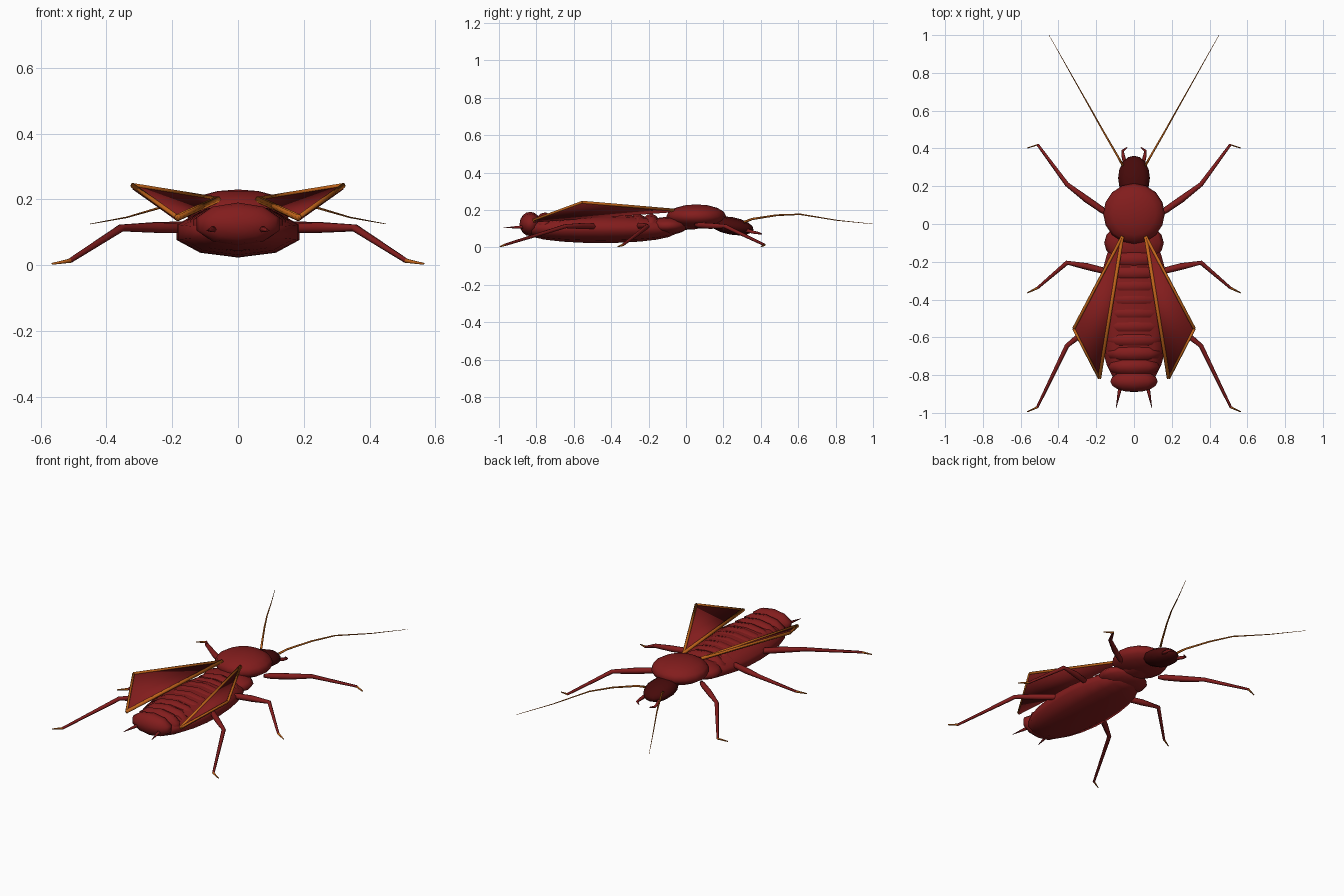
import bpy, bmesh, math
from mathutils import Vector, Matrix

if "Cube" in bpy.data.objects:
    bpy.data.objects.remove(bpy.data.objects["Cube"])


def material(name, rgb):
    m = bpy.data.materials.new(name)
    m.diffuse_color = (*rgb, 1)
    m.use_nodes = True
    m.node_tree.nodes["Principled BSDF"].inputs["Base Color"].default_value = m.diffuse_color
    return m


RED = material("deep red", (0.225, 0.012, 0.012))
DARK = material("dark maroon", (0.062, 0.003, 0.003))
AMBER = material("amber brown", (0.52, 0.125, 0.010))


def finish(name, bm, mats):
    bmesh.ops.recalc_face_normals(bm, faces=bm.faces)
    me = bpy.data.meshes.new(name)
    bm.to_mesh(me)
    bm.free()
    for m in mats:
        me.materials.append(m)
    for p in me.polygons:
        p.use_smooth = True
    ob = bpy.data.objects.new(name, me)
    bpy.context.collection.objects.link(ob)
    return ob


def ellipsoid(name, centre, radii, mat, segs=10, rings=8, along_y=True, tilt=0, blunt=1.0):
    """Ellipsoid with poles along y or z; blunt < 1 fattens the ends."""
    bm = bmesh.new()
    bmesh.ops.create_uvsphere(bm, u_segments=segs, v_segments=rings, radius=1)
    for v in bm.verts:
        r = math.hypot(v.co.x, v.co.y)
        if r > 1e-5:
            k = r ** blunt / r
            v.co.x *= k
            v.co.y *= k
    if along_y:
        bm.transform(Matrix.Rotation(math.radians(90), 4, 'X'))
    bm.transform(Matrix.Translation(centre) @ Matrix.Rotation(math.radians(tilt), 4, 'X')
                 @ Matrix.Diagonal((*radii, 1)))
    return finish(name, bm, [mat])


def tube(name, pts, radii, mats, sides=6, last_mat=False):
    """Tapered tube through points; last_mat gives the last span the second colour."""
    bm = bmesh.new()
    pts = [Vector(p) for p in pts]
    rows = []
    for i, p in enumerate(pts):
        d = (pts[min(i + 1, len(pts) - 1)] - pts[max(i - 1, 0)]).normalized()
        a = d.cross(Vector((0, 0, 1))).normalized()
        b = a.cross(d)
        rows.append([bm.verts.new(p + (a * math.cos(t) + b * math.sin(t)) * radii[i])
                     for t in (2 * math.pi * k / sides for k in range(sides))])
    for i in range(len(rows) - 1):
        for k in range(sides):
            j = (k + 1) % sides
            f = bm.faces.new((rows[i][k], rows[i][j], rows[i + 1][j], rows[i + 1][k]))
            f.material_index = int(last_mat and i == len(rows) - 2)
    bm.faces.new(rows[0])
    bm.faces.new(rows[-1]).material_index = int(last_mat)
    return finish(name, bm, mats)


# Trunk
ellipsoid("abdomen", (0, -0.455, 0.1), (0.196, 0.415, 0.077), RED, rings=12, blunt=0.75)
ellipsoid("pronotum", (0, 0.055, 0.165), (0.163, 0.16, 0.065), RED, segs=16, along_y=False)
ellipsoid("middle_thorax", (0, -0.1, 0.115), (0.158, 0.11, 0.048), RED, segs=12)
ellipsoid("chest", (0, 0.0, 0.13), (0.09, 0.12, 0.036), RED, segs=10)

# Overlapping back plates
for i in range(9):
    y = -0.19 - 0.071 * i
    w = 0.135 + 0.032 * math.sin(math.pi * (i + 0.6) / 9.5)
    ellipsoid(f"back_plate_{i + 1}", (0, y, 0.115), (w, 0.053, 0.065 + 0.001 * i), RED,
              rings=6, tilt=-6)
ellipsoid("tail_segment", (0, -0.833, 0.125), (0.132, 0.057, 0.065), RED, rings=8)

# Head
ellipsoid("head", (0, 0.243, 0.115), (0.088, 0.12, 0.047), DARK, segs=10, rings=8, tilt=-10)

# Paired parts
LEGS = [
    ("front_leg", [(0.14, 0.05, 0.12), (0.17, 0.075, 0.118), (0.25, 0.13, 0.115),
                   (0.355, 0.21, 0.113), (0.51, 0.42, 0.013), (0.565, 0.402, 0.004)]),
    ("middle_leg", [(0.12, -0.27, 0.115), (0.17, -0.245, 0.115), (0.25, -0.225, 0.115),
                    (0.355, -0.205, 0.113), (0.51, -0.338, 0.013), (0.565, -0.365, 0.004)]),
    ("hind_leg", [(0.14, -0.46, 0.11), (0.18, -0.5, 0.112), (0.25, -0.56, 0.114),
                  (0.355, -0.645, 0.113), (0.512, -0.97, 0.013), (0.565, -0.994, 0.004)]),
]
for side, s in (("right", 1), ("left", -1)):
    def mir(pts):
        return [(s * x, y, z) for x, y, z in pts]

    for name, pts in LEGS:
        tube(f"{side}_{name}", mir(pts), [0.01, 0.017, 0.018, 0.012, 0.007, 0.003],
             [RED, AMBER], last_mat=True)

    # Antennae, mouth feelers and tail spikes
    tube(f"{side}_antenna", mir([(0.06, 0.31, 0.135), (0.085, 0.355, 0.152), (0.16, 0.485, 0.172),
                                 (0.23, 0.61, 0.177), (0.34, 0.805, 0.145), (0.45, 1.0, 0.125)]),
         [0.007, 0.006, 0.005, 0.004, 0.0025, 0.001], [AMBER], sides=5)
    tube(f"{side}_mouth_feeler", mir([(0.045, 0.31, 0.095), (0.058, 0.365, 0.08),
                                      (0.06, 0.388, 0.076), (0.036, 0.405, 0.072)]),
         [0.012, 0.009, 0.007, 0.003], [RED])
    tube(f"{side}_tail_spike", mir([(0.068, -0.84, 0.11), (0.08, -0.9, 0.108), (0.095, -0.975, 0.105)]),
         [0.012, 0.008, 0.001], [RED])

    # Raised triangular wing with amber rim
    root, outer, rear = mir([(0.062, -0.065, 0.2), (0.32, -0.555, 0.242), (0.184, -0.818, 0.145)])
    bm = bmesh.new()
    top = [bm.verts.new(p) for p in (root, outer, rear)]
    low = [bm.verts.new(Vector(p) - Vector((0, 0, 0.012))) for p in (root, outer, rear)]
    bm.faces.new(top)
    bm.faces.new(low[::-1])
    for k in range(3):
        j = (k + 1) % 3
        bm.faces.new((top[k], low[k], low[j], top[j]))
    finish(f"{side}_wing", bm, [RED])
    for edge, a, b, r in (("outer", root, outer, 0.008), ("inner", root, rear, 0.010),
                          ("rear", outer, rear, 0.007)):
        tube(f"{side}_wing_{edge}_rim", [a, b], [r, r], [AMBER], sides=6)
